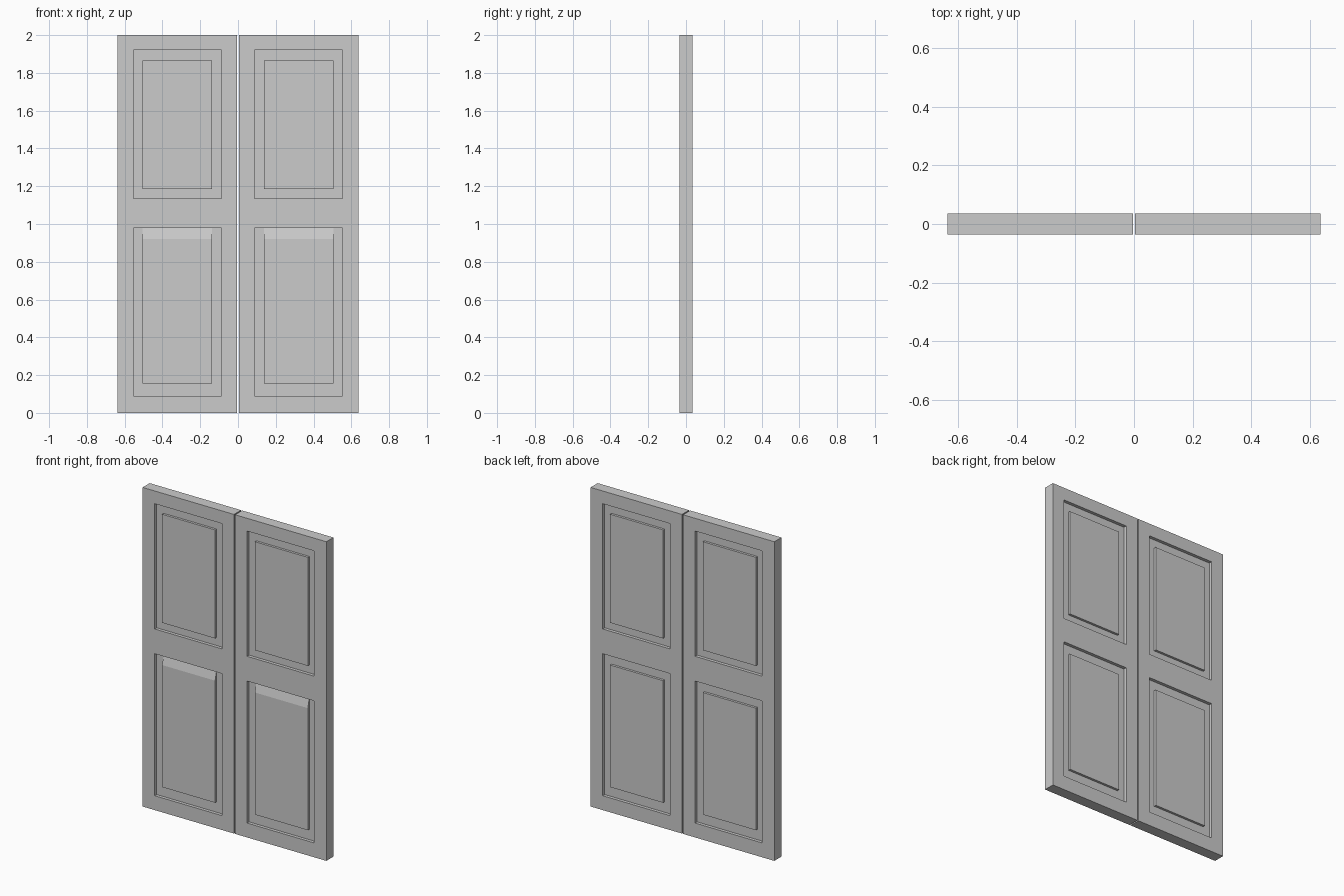
import bpy, bmesh

if "Cube" in bpy.data.objects:
    bpy.data.objects.remove(bpy.data.objects["Cube"])

X0, X1, H, Y = 0.004, 0.637, 2.0, 0.035      # leaf extents, half thickness
PX, IX = (0.087, 0.553), (0.138, 0.505)      # recess and raised field in x
PANELS = [((0.09, 0.98), (0.155, 0.92)),     # (recess z, raised field z)
          ((1.135, 1.92), (1.185, 1.865))]
RECESS, RAISE = 0.02, 0.015


def rect(xs, zs, y):
    return [(xs[0], y, zs[0]), (xs[1], y, zs[0]), (xs[1], y, zs[1]), (xs[0], y, zs[1])]


def bridge(bm, a, b):
    """Band of faces joining two four-point loops."""
    for i in range(4):
        j = (i + 1) % 4
        pts = []
        for p in (a[i], a[j], b[j], b[i]):
            if p not in pts:
                pts.append(p)
        if len(pts) > 2:
            bm.faces.new([bm.verts.new(p) for p in pts])


def cap(bm, a):
    bm.faces.new([bm.verts.new(p) for p in a])


def make_leaf(name, side):
    bm = bmesh.new()
    # outer edges of the slab
    bridge(bm, rect((X0, X1), (0, H), -Y), rect((X0, X1), (0, H), Y))
    xs = [X0, *PX, X1]
    zs = [0, *PANELS[0][0], *PANELS[1][0], H]
    for s in (-1, 1):
        # stiles and rails around the panel openings
        for i in range(3):
            for k in range(5):
                if i == 1 and k in (1, 3):
                    continue
                cap(bm, rect(xs[i:i + 2], zs[k:k + 2], s * Y))
        # recessed panels with raised fields
        for n, (pz, iz) in enumerate(PANELS):
            floor_y = s * (Y - RECESS)
            field_y = s * (Y - RECESS + RAISE)
            # lower front fields have a top edge sloping up to the rail
            base_z = (iz[0], pz[1]) if s < 0 and n == 0 else iz
            opening, floor = rect(PX, pz, s * Y), rect(PX, pz, floor_y)
            base, field = rect(IX, base_z, floor_y), rect(IX, iz, field_y)
            bridge(bm, opening, floor)
            bridge(bm, floor, base)
            bridge(bm, base, field)
            cap(bm, field)
    for v in bm.verts:
        v.co.x *= side
    bmesh.ops.remove_doubles(bm, verts=bm.verts, dist=1e-5)
    bmesh.ops.recalc_face_normals(bm, faces=bm.faces)
    mesh = bpy.data.meshes.new(name)
    bm.to_mesh(mesh)
    bm.free()
    bpy.context.collection.objects.link(bpy.data.objects.new(name, mesh))


make_leaf("door_leaf_left", -1)
make_leaf("door_leaf_right", 1)
